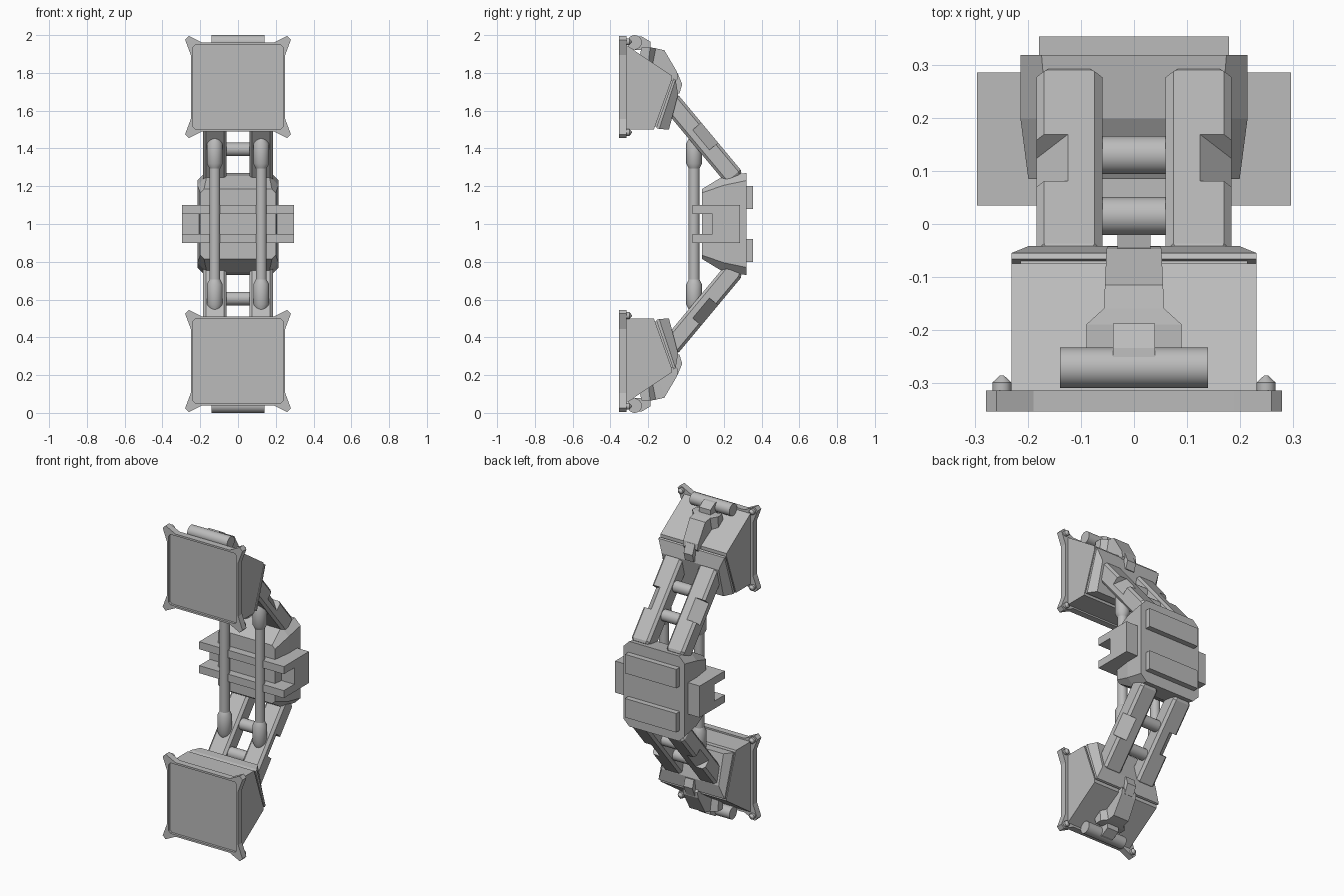
import bpy, bmesh, math
from mathutils import Vector, Matrix

if "Cube" in bpy.data.objects:
    bpy.data.objects.remove(bpy.data.objects["Cube"])

grey = bpy.data.materials.new("plain_grey")
grey.use_nodes = True
COLOUR = (0.5, 0.5, 0.5, 1)
grey.diffuse_color = COLOUR
grey.node_tree.nodes["Principled BSDF"].inputs["Base Color"].default_value = COLOUR


def finish(name, bm, mirror, smooth=False):
    """Local origin sits at mid height, so mirroring works about the centre."""
    bmesh.ops.recalc_face_normals(bm, faces=bm.faces[:])
    me = bpy.data.meshes.new(name)
    bm.to_mesh(me)
    bm.free()
    me.materials.append(grey)
    ob = bpy.data.objects.new(name, me)
    ob.location.z = 1
    bpy.context.collection.objects.link(ob)
    if mirror:
        mod = ob.modifiers.new("mirror", "MIRROR")
        mod.use_axis = ["X" in mirror, False, "Z" in mirror]
        mod.use_mirror_merge = False
    if smooth:
        bpy.ops.object.select_all(action="DESELECT")
        bpy.context.view_layer.objects.active = ob
        ob.select_set(True)
        bpy.ops.object.shade_smooth_by_angle(angle=math.radians(35))
    return ob


def add_loft(bm, rings):
    """Bridge matching rings of points and cap both ends."""
    vs = [[bm.verts.new(p) for p in r] for r in rings]
    n = len(vs[0])
    for a, b in zip(vs, vs[1:]):
        for i in range(n):
            j = (i + 1) % n
            bm.faces.new((a[i], a[j], b[j], b[i]))
    bm.faces.new(vs[0])
    bm.faces.new(vs[-1])


def loft(name, rings, mirror=""):
    bm = bmesh.new()
    add_loft(bm, rings)
    return finish(name, bm, mirror)


def side_prism(name, profile, half, mirror=""):
    """Extrude a side (y, z) outline across the width."""
    return loft(name, [[(x, y, z) for y, z in profile] for x in (-half, half)], mirror)


def turned(name, centre, axis, stations, mirror="", sides=20):
    """Round part: stations are (distance along axis, radius)."""
    rot = Vector((0, 0, 1)).rotation_difference(Vector(axis)).to_matrix()
    rings = []
    for d, r in stations:
        ring = []
        for k in range(sides):
            a = math.tau * k / sides
            ring.append(Vector(centre) + rot @ Vector((r * math.cos(a), r * math.sin(a), d)))
        rings.append(ring)
    bm = bmesh.new()
    add_loft(bm, rings)
    return finish(name, bm, mirror, smooth=True)


# Central hub: chamfered outline, lower at the front than at the back
def hub_ring(y, hx, hz, c):
    quad = [(hx, hz - c), (hx - c, hz)]
    pts = quad + [(-x, z) for x, z in quad[::-1]]
    return [(x, y, z) for x, z in pts + [(-x, -z) for x, z in pts]]


loft("hub", [hub_ring(0.085, 0.2, 0.185, 0.02),
             hub_ring(0.2, 0.215, 0.255, 0.05),
             hub_ring(0.32, 0.215, 0.27, 0.04)])

# Raised pads on the back of the hub
side_prism("back_pad", [(0.31, 0.08), (0.355, 0.08), (0.355, 0.2), (0.31, 0.2)], 0.18, "Z")

# Forked clamp running through the hub
half_fork = [(0.14, 0.052), (0.035, 0.052), (0.035, 0.1), (0.287, 0.1)]
side_prism("fork_clamp", half_fork + [(y, -z) for y, z in half_fork[::-1]], 0.297)

# Slanted struts, with a wedge cut from the outer edge in the middle stretch
ALONG, OUT = Vector((0, 0.64, -0.768)), Vector((0, 0.768, 0.64))
X0, X1, LOW, HIGH, C = 0.06, 0.185, 0.3, 0.406, 0.015


def strut_ring(t, cut=C, drop=C, shrink=0):
    prof = [(X0 + C, LOW), (X1 - C, LOW), (X1, LOW + C), (X1, HIGH - drop),
            (X1 - cut, HIGH), (X0 + C, HIGH), (X0, HIGH - C), (X0, LOW + C)]
    cx, cn = (X0 + X1) / 2, (LOW + HIGH) / 2
    s = 1 - shrink
    return [Vector((cx + (x - cx) * s, 0, 0)) + OUT * (cn + (n - cn) * s) + ALONG * t
            for x, n in prof]


bm = bmesh.new()
add_loft(bm, [strut_ring(-0.56, shrink=0.15), strut_ring(-0.545), strut_ring(-0.36)])
add_loft(bm, [strut_ring(-0.36, 0.06, 0.06), strut_ring(-0.222, 0.06, 0.06)])
add_loft(bm, [strut_ring(-0.222), strut_ring(-0.035), strut_ring(-0.02, shrink=0.15)])
finish("strut", bm, "XZ")

# Round bars between the struts
for name, t in (("inner_crossbar", -0.22), ("outer_crossbar", -0.4)):
    turned(name, OUT * 0.353 + ALONG * t, (1, 0, 0), [(-0.08, 0.036), (0.08, 0.036)], "Z")

# Vertical rods with thicker end sleeves
turned("rod", (0.123, 0.043, 0), (0, 0, 1), [(-0.35, 0.029), (0.35, 0.029)], "X")
turned("rod_sleeve", (0.123, 0.043, 0), (0, 0, 1),
       [(0.295, 0.029), (0.32, 0.042), (0.425, 0.042), (0.455, 0.028)], "XZ")

# Foot plate with flared corners and a shallow recessed face
PLATE_Z = 0.725


def plate_ring(y, corner):
    half = corner + [(-x, z) for x, z in corner[::-1]]
    return [(x, y, PLATE_Z + z) for x, z in half + [(-x, -z) for x, z in half]]


flared = [(0.25, 0.17), (0.28, 0.25), (0.26, 0.27), (0.19, 0.235)]
inner = [(0.238, 0.17), (0.238, 0.21), (0.225, 0.223), (0.19, 0.223)]
loft("foot_plate", [plate_ring(-0.315, flared), plate_ring(-0.355, flared),
                    plate_ring(-0.355, inner), plate_ring(-0.34, inner)], "Z")

# Corner bolts behind the plate
for i, s in enumerate((-1, 1)):
    turned("corner_bolt_%d" % i, (0.25, -0.32, PLATE_Z + s * 0.24), (0, 1, 0),
           [(0, 0.018), (0.02, 0.018), (0.033, 0.004)], "XZ", 12)

# Pod body behind the plate
side_prism("pod_body", [(-0.32, 0.5), (-0.17, 0.5), (-0.075, 0.765),
                        (-0.075, 0.785), (-0.32, 0.95)], 0.232, "Z")


# Pod cap, tapering, held off the body by a narrow neck
def bar_ring(half, a, b):
    return [(-half, *a), (half, *a), (half, *b), (-half, *b)]


loft("pod_neck", [bar_ring(0.215, (-0.18, 0.515), (-0.09, 0.765)),
                  bar_ring(0.215, (-0.14, 0.515), (-0.06, 0.755))], "Z")
loft("pod_cap", [bar_ring(0.232, (-0.158, 0.508), (-0.066, 0.77)),
                 bar_ring(0.232, (-0.142, 0.503), (-0.055, 0.765)),
                 bar_ring(0.2, (-0.09, 0.5), (-0.042, 0.685))], "Z")

# Hinge barrel on the outer end of the foot
turned("hinge_barrel", (0, -0.272, 0.962), (1, 0, 0), [(-0.14, 0.038), (0.14, 0.038)], "Z", 24)

# Hinge arm over the pod: (half width, outer y, z, inner y, z)
arm = [(0.09, -0.235, 0.935, -0.25, 0.87), (0.09, -0.19, 0.935, -0.2, 0.84),
       (0.057, -0.16, 0.93, -0.18, 0.83), (0.055, -0.115, 0.92, -0.15, 0.8),
       (0.052, -0.047, 0.805, -0.1, 0.74), (0.05, -0.043, 0.77, -0.1, 0.7)]
loft("hinge_arm", [bar_ring(h, (y, z), (yi, zi)) for h, y, z, yi, zi in arm], "Z")
side_prism("hinge_strap", [(-0.27, 0.995), (-0.235, 0.993), (-0.188, 0.965),
                           (-0.188, 0.92), (-0.27, 0.92)], 0.04, "Z")
side_prism("hinge_tab", [(-0.06, 0.8), (-0.045, 0.8), (-0.02, 0.74),
                         (-0.035, 0.69), (-0.08, 0.7)], 0.031, "Z")
